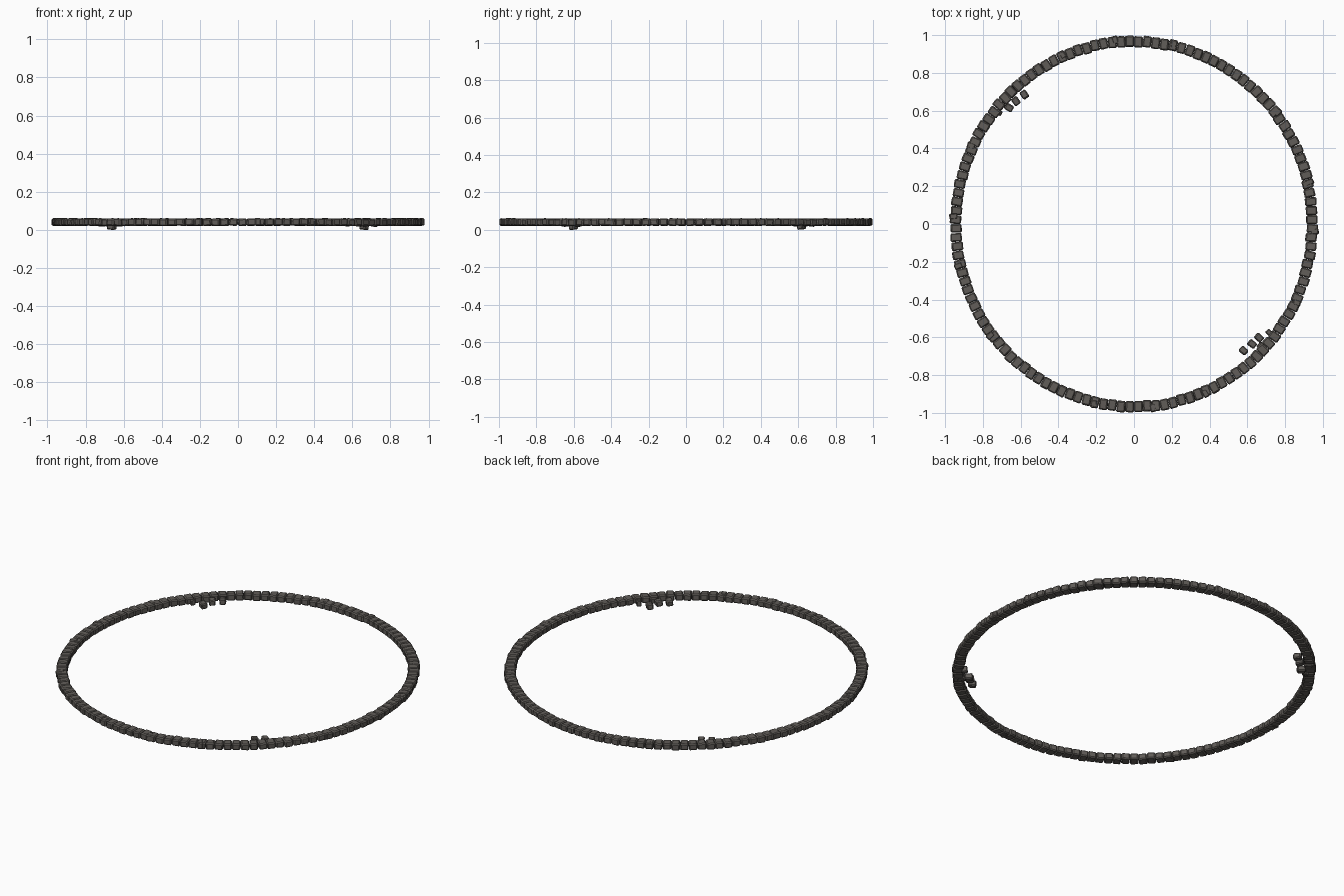
import bpy, bmesh, math, random
from mathutils import Matrix, Vector, Euler

if "Cube" in bpy.data.objects:
    bpy.data.objects.remove(bpy.data.objects["Cube"])

random.seed(4)
stone = bpy.data.materials.new("dark grey stone")
stone.diffuse_color = (0.118, 0.108, 0.098, 1)
stone.use_nodes = True
stone.node_tree.nodes["Principled BSDF"].inputs["Base Color"].default_value = stone.diffuse_color

A, B = 0.943, 0.967      # half axes of the ring's centre line
COUNT = 128


def add_block(bm, loc, angle, size, jitter=0.06, tilt=0.05):
    """One bevelled stone: size = radial, tangential, height."""
    b = bmesh.new()
    bmesh.ops.create_cube(b, size=1)
    for v in b.verts:
        v.co = Vector([c * s * (1 + random.uniform(-jitter, jitter)) for c, s in zip(v.co, size)])
    bmesh.ops.bevel(b, geom=b.edges[:], offset=min(size) * 0.16, segments=1, affect='EDGES')
    rot = Euler((random.uniform(-tilt, tilt), random.uniform(-tilt, tilt), angle)).to_matrix().to_4x4()
    b.transform(Matrix.Translation(loc) @ rot)
    me = bpy.data.meshes.new("tmp")
    b.to_mesh(me)
    b.free()
    bm.from_mesh(me)
    bpy.data.meshes.remove(me)


def finish(bm, name):
    me = bpy.data.meshes.new(name)
    bm.to_mesh(me)
    bm.free()
    me.materials.append(stone)
    ob = bpy.data.objects.new(name, me)
    bpy.context.collection.objects.link(ob)


def on_ring(t, off=0.0, z=0.041):
    return Vector(((A + off) * math.cos(t), (B + off) * math.sin(t), z))


# main ring of stones
bm = bmesh.new()
for i in range(COUNT):
    t = 2 * math.pi * (i + 0.5) / COUNT
    add_block(bm, on_ring(t, random.uniform(-0.003, 0.003)), t + random.uniform(-0.06, 0.06),
              (0.059, 0.0455, 0.038))
finish(bm, "stone_ring")

# small chips wedged along the ring, repeated on the opposite side
bm = bmesh.new()
for x, y, off in [(0.97, -0.04, 0.014), (0.92, 0.22, 0.012), (0.76, 0.59, 0.012),
                  (-0.1, 0.97, 0.012), (0.21, 0.95, 0.01), (-0.38, 0.9, 0.01), (0.87, -0.42, 0.01)]:
    for s in (1, -1):
        t = math.atan2(s * y / B, s * x / A)
        add_block(bm, on_ring(t, off, 0.042), t + 0.15, (0.043, 0.032, 0.038))
finish(bm, "wedged_chips")

# fallen stones inside the ring at two opposite corners
bm = bmesh.new()
for x, y, z in [(-0.58, 0.685, 0.04), (-0.625, 0.65, 0.038), (-0.662, 0.617, 0.021),
                (-0.675, 0.665, 0.038), (-0.715, 0.59, 0.036)]:
    for s in (1, -1):
        sz = 0.03 if x < -0.7 else 0.04
        ang = math.atan2(y, x) + random.uniform(-0.3, 0.3)
        add_block(bm, Vector((s * x, s * y + (0.015 if s < 0 else 0), z)), ang,
                  (sz * 1.1, sz * 0.9, 0.034), tilt=0.12)
low = min(v.co.z for v in bm.verts)
bmesh.ops.translate(bm, verts=bm.verts, vec=(0, 0, -low))
finish(bm, "fallen_stones")
